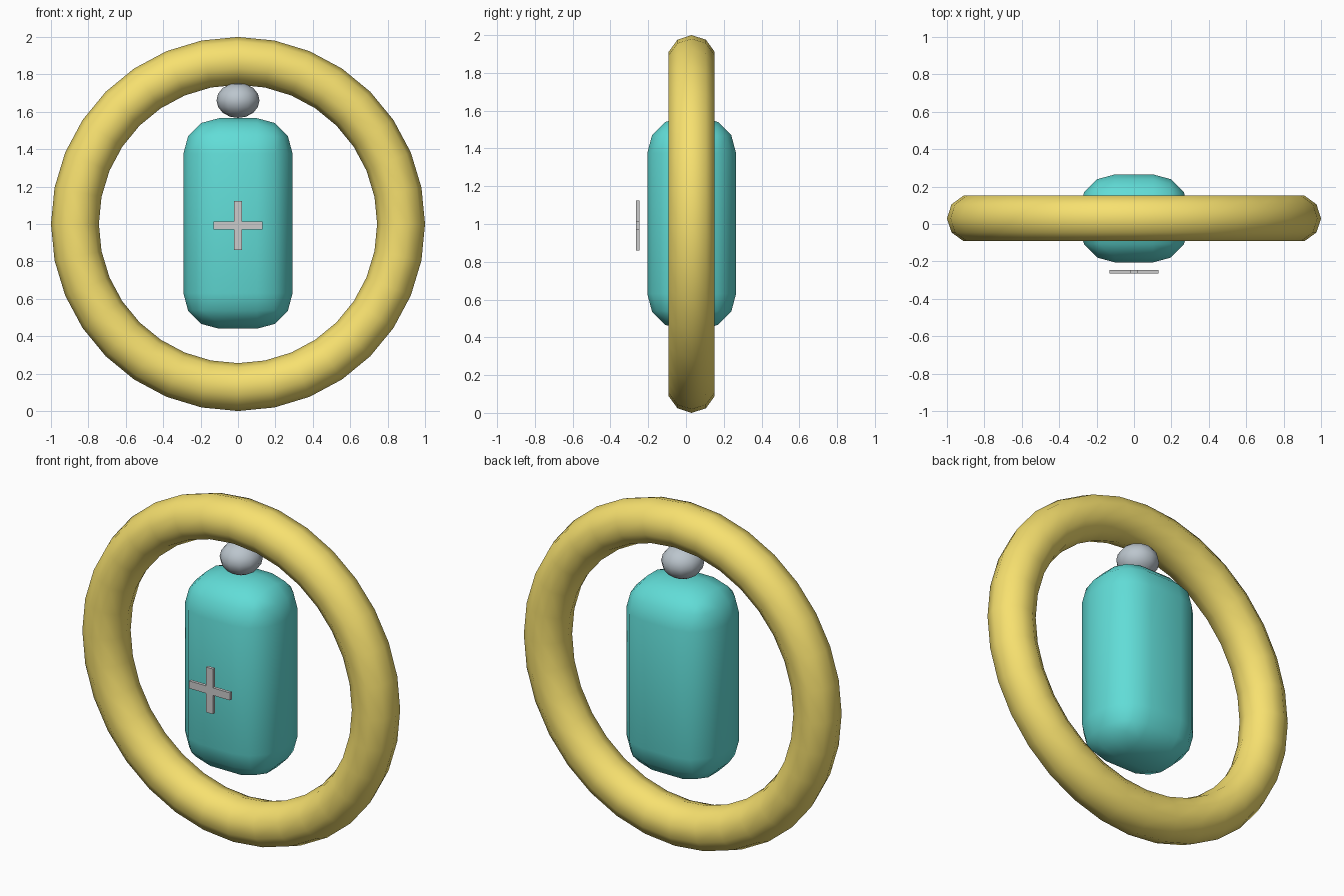
import bpy, bmesh, math

if "Cube" in bpy.data.objects:
    bpy.data.objects.remove(bpy.data.objects["Cube"])

YC = 0.03  # shared depth centre of ring, body and knob


def material(name, rgb):
    m = bpy.data.materials.new(name)
    m.diffuse_color = (*rgb, 1)
    m.use_nodes = True
    m.node_tree.nodes["Principled BSDF"].inputs["Base Color"].default_value = m.diffuse_color
    return m


def finish(obj, name, mat=None, smooth=True):
    obj.name = name
    if mat:
        obj.data.materials.append(mat)
    for p in obj.data.polygons:
        p.use_smooth = smooth
    return obj


gold = material("gold", (0.93, 0.75, 0.16))
teal = material("teal", (0.12, 0.72, 0.68))
steel = material("steel", (0.50, 0.56, 0.61))

# Upright ring
bpy.ops.mesh.primitive_torus_add(
    major_radius=0.872, minor_radius=0.128, major_segments=32, minor_segments=10,
    location=(0, YC, 1.0), rotation=(math.pi / 2, 0, 0))
finish(bpy.context.object, "ring", gold)

# Rounded hanging body
bpy.ops.mesh.primitive_cube_add(size=1, location=(0, YC, 1.003))
body = bpy.context.object
body.scale = (0.584, 0.47, 1.125)
bpy.ops.object.transform_apply(location=False, rotation=False, scale=True)
bevel = body.modifiers.new("round_edges", 'BEVEL')
bevel.width = 0.19
bevel.segments = 3
bevel.limit_method = 'NONE'
finish(body, "body", teal)

# Knob joining body and ring
bpy.ops.mesh.primitive_uv_sphere_add(segments=12, ring_count=8, radius=1, location=(0, YC, 1.661))
knob = bpy.context.object
knob.scale = (0.115, 0.115, 0.094)
finish(knob, "knob", steel)

# Thin plus-shaped plate in front: one quarter outline turned four times
bm = bmesh.new()
L, W, T = 0.132, 0.022, 0.018
verts = []
for i in range(4):
    a = i * math.pi / 2
    for x, z in ((L, -W), (L, W), (W, W)):
        verts.append(bm.verts.new((x * math.cos(a) - z * math.sin(a), -T / 2,
                                   x * math.sin(a) + z * math.cos(a))))
face = bm.faces.new(verts)
ext = bmesh.ops.extrude_face_region(bm, geom=[face])
bmesh.ops.translate(bm, vec=(0, T, 0),
                    verts=[v for v in ext["geom"] if isinstance(v, bmesh.types.BMVert)])
bmesh.ops.recalc_face_normals(bm, faces=bm.faces)
mesh = bpy.data.meshes.new("plus_plate")
bm.to_mesh(mesh)
bm.free()
plate = bpy.data.objects.new("plus_plate", mesh)
plate.location = (0, -0.255, 0.992)
bpy.context.collection.objects.link(plate)
finish(plate, "plus_plate", smooth=False)
